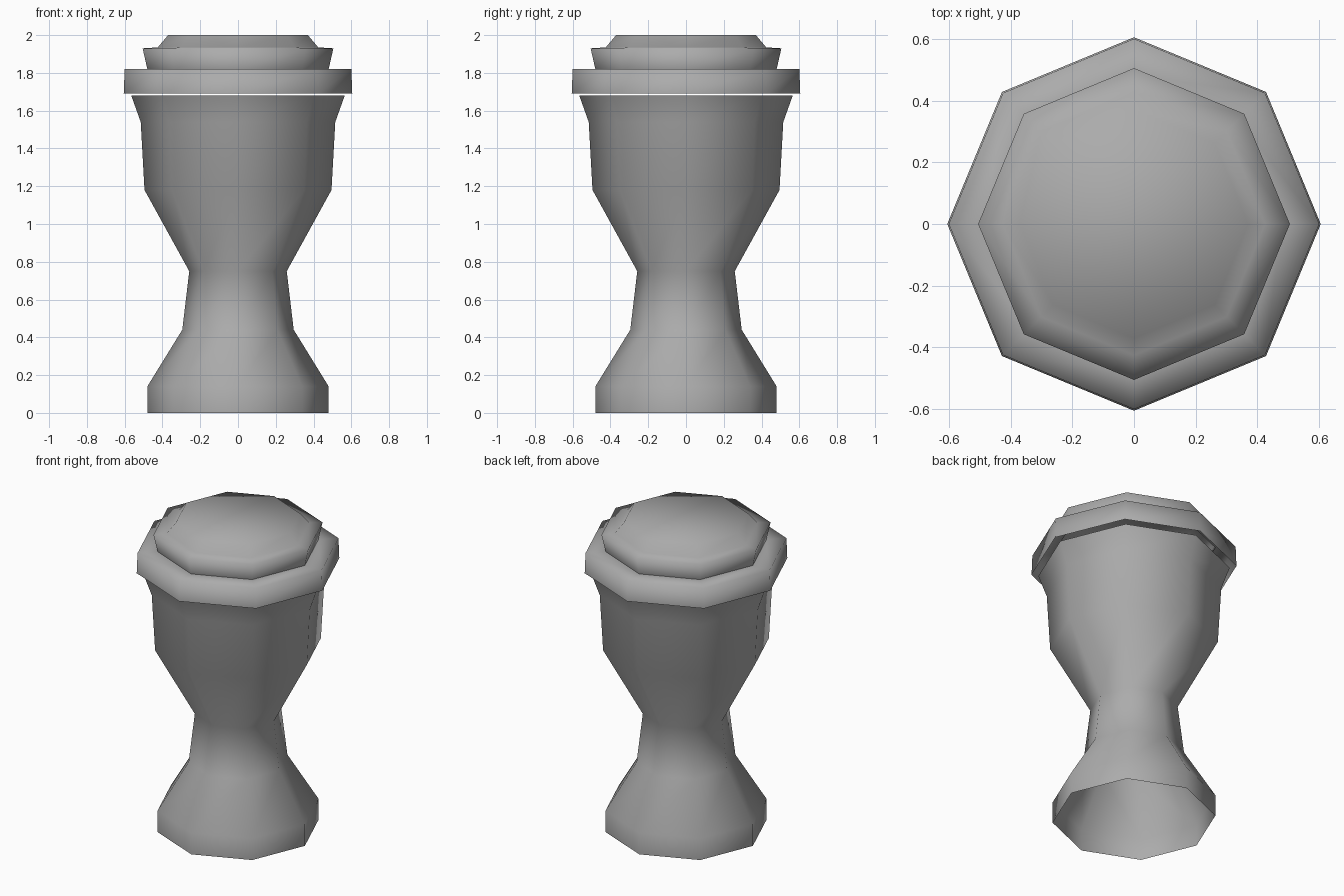
import bpy, bmesh
from math import cos, sin, pi

if "Cube" in bpy.data.objects:
    bpy.data.objects.remove(bpy.data.objects["Cube"])

SIDES = 8

grey = bpy.data.materials.new("dark_grey")
grey.diffuse_color = (0.41, 0.41, 0.41, 1)
grey.use_nodes = True
grey.node_tree.nodes["Principled BSDF"].inputs["Base Color"].default_value = grey.diffuse_color


def lathe(name, profile, cap_top=False):
    """Revolve (radius, z) points into an eight-sided smooth shell."""
    bm = bmesh.new()
    rings = [[bm.verts.new((r * cos(2 * pi * i / SIDES), r * sin(2 * pi * i / SIDES), z))
              for i in range(SIDES)] for r, z in profile]
    for low, high in zip(rings, rings[1:]):
        for i in range(SIDES):
            j = (i + 1) % SIDES
            bm.faces.new((low[i], low[j], high[j], high[i]))
    if cap_top:
        bm.faces.new(rings[-1])
    for f in bm.faces:
        f.smooth = True
    mesh = bpy.data.meshes.new(name)
    bm.to_mesh(mesh)
    bm.free()
    mesh.materials.append(grey)
    obj = bpy.data.objects.new(name, mesh)
    bpy.context.collection.objects.link(obj)
    return obj


# Cup body with flared foot and narrow waist, open underneath
lathe("cup_body", [(0.48, 0), (0.48, 0.14), (0.295, 0.44), (0.258, 0.75),
                   (0.495, 1.18), (0.515, 1.54), (0.565, 1.68)])

# Overhanging lid rim, separate from the body
lathe("lid_rim", [(0.605, 1.69), (0.6, 1.82), (0.48, 1.82)])

# Stepped lid top with a raised centre
lathe("lid_top", [(0.48, 1.82), (0.505, 1.93), (0.425, 1.935), (0.37, 2.0)], cap_top=True)
